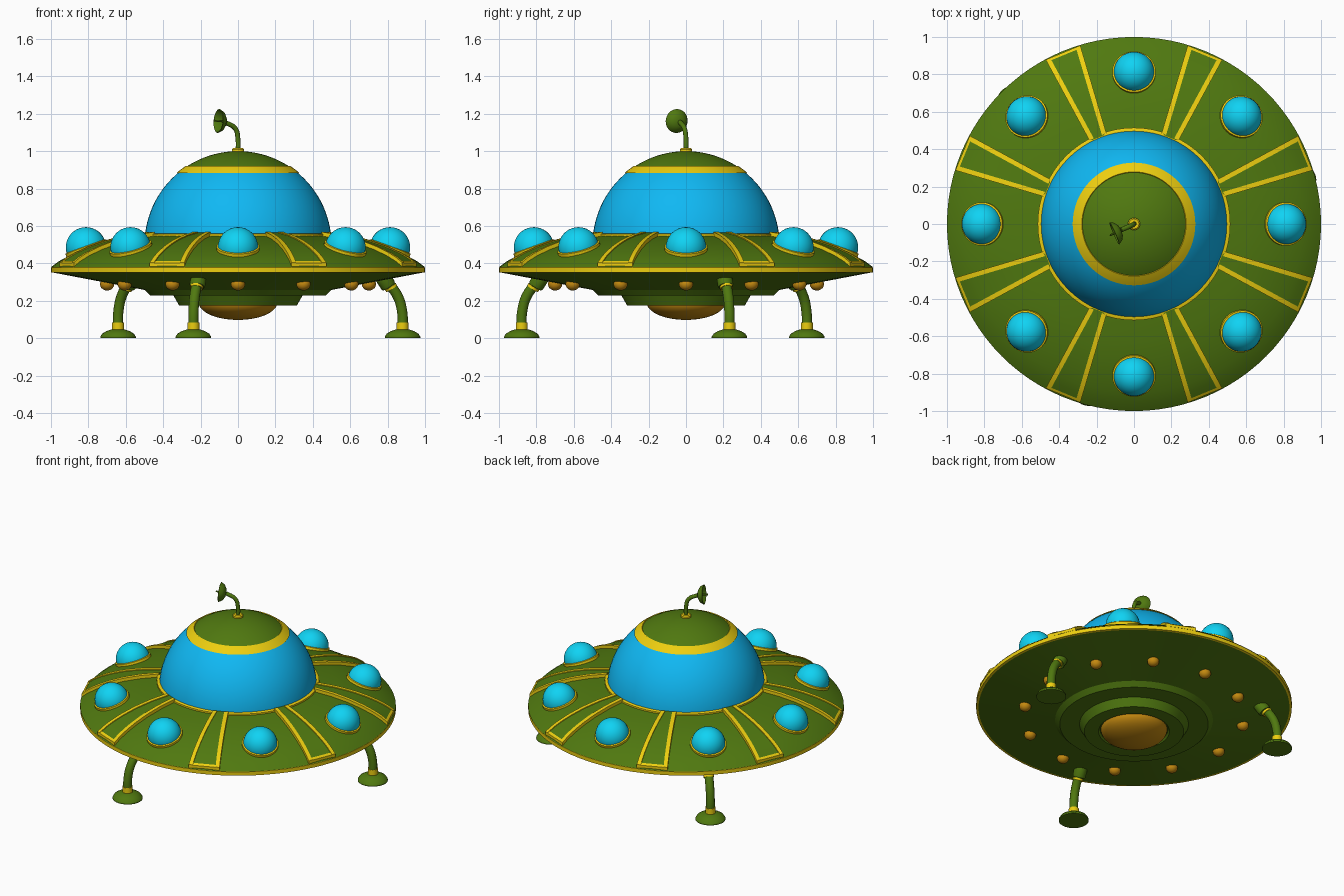
import bpy, bmesh, math
from mathutils import Vector, Matrix

if "Cube" in bpy.data.objects:
    bpy.data.objects.remove(bpy.data.objects["Cube"])

def material(name, rgb):
    m = bpy.data.materials.new(name)
    m.diffuse_color = (*rgb, 1)
    m.use_nodes = True
    m.node_tree.nodes["Principled BSDF"].inputs["Base Color"].default_value = m.diffuse_color
    return m

GREEN = material("green", (0.08, 0.19, 0.005))
YELLOW = material("yellow", (0.85, 0.62, 0.005))
BLUE = material("blue", (0.005, 0.48, 0.9))
CYAN = material("cyan", (0.005, 0.65, 0.9))
ORANGE = material("orange", (0.55, 0.25, 0.005))

def finish(name, bm, mat, angle=30):
    me = bpy.data.meshes.new(name)
    bm.to_mesh(me)
    bm.free()
    me.materials.append(mat)
    ob = bpy.data.objects.new(name, me)
    bpy.context.collection.objects.link(ob)
    bpy.ops.object.select_all(action='DESELECT')
    ob.select_set(True)
    bpy.context.view_layer.objects.active = ob
    bpy.ops.object.shade_smooth_by_angle(angle=math.radians(angle))
    return ob

def lathe(name, profile, mat, n=64, mx=Matrix()):
    """Spin an (r, z) profile, listed bottom to top, about the local z axis."""
    bm = bmesh.new()
    rings = [[bm.verts.new(mx @ Vector((r * math.cos(t), r * math.sin(t), z)))
              for t in (2 * math.pi * j / n for j in range(n))] for r, z in profile]
    for a, b in zip(rings, rings[1:]):
        for j in range(n):
            k = (j + 1) % n
            bm.faces.new((a[j], a[k], b[k], b[j]))
    bmesh.ops.remove_doubles(bm, verts=bm.verts, dist=1e-5)
    return finish(name, bm, mat)

def arc(r, a0, a1, steps, cz=0.0, squash=1.0):
    pts = []
    for i in range(steps + 1):
        t = math.radians(a0 + (a1 - a0) * i / steps)
        pts.append((max(0, r * math.cos(t)), cz + squash * r * math.sin(t)))
    return pts

def tube(name, pts, radius, mat):
    cu = bpy.data.curves.new(name, 'CURVE')
    cu.dimensions = '3D'
    cu.bevel_depth, cu.bevel_resolution = radius, 4
    cu.resolution_u, cu.use_fill_caps = 8, True
    sp = cu.splines.new('BEZIER')
    sp.bezier_points.add(len(pts) - 1)
    for b, p in zip(sp.bezier_points, pts):
        b.co = p
        b.handle_left_type = b.handle_right_type = 'AUTO'
    cu.materials.append(mat)
    ob = bpy.data.objects.new(name, cu)
    bpy.context.collection.objects.link(ob)

def frame(pos, direction):
    q = Vector(direction).to_track_quat('Z', 'Y')
    return Matrix.Translation(pos) @ q.to_matrix().to_4x4()

def spin(deg):
    return Matrix.Rotation(math.radians(deg), 4, 'Z')

# Saucer hull: top deck, rim, stepped underside
DECK = [(1.0, .38), (.96, .41), (.9, .443), (.82, .476), (.73, .505), (.62, .53), (.48, .55)]
lathe("saucer_deck", DECK, GREEN, 96)
lathe("saucer_rim", [(.985, .35), (1, .352), (1, .378), (.985, .385)], YELLOW, 96)
lathe("saucer_underside", [(0, .19), (.215, .19), (.225, .175), (.315, .175), (.345, .228),
                           (.47, .228), (.5, .258), (.995, .352)], GREEN, 96)
lathe("belly_lamp", arc(.21, -90, 0, 10, .19, .44), ORANGE)

# Canopy
lathe("canopy_glass", arc(.5, 3, 53, 14, .5), BLUE)
lathe("canopy_band", [(.3, .875)] + arc(.505, 49.5, 56.5, 3, .5) + [(.27, .91)], YELLOW)
lathe("canopy_cap", arc(.5, 54, 90, 10, .5), GREEN)
lathe("canopy_base_ring", [(.515, .535), (.515, .556), (.508, .56), (.485, .56)], YELLOW)

def deck_z(r):
    for (r1, z1), (r0, z0) in zip(DECK, DECK[1:]):
        if r >= r0:
            return z0 + (z1 - z0) * (min(r, 1) - r0) / (r1 - r0)
    return DECK[-1][1]

def half_width(r):
    return .036 + (r - .5) * .104

def deck_strip(name, r0, r1, left, right, height, mat, mx):
    """Raised strip hugging the deck between two side offsets."""
    bm = bmesh.new()
    rows = []
    for i in range(13):
        r = r0 + (r1 - r0) * i / 12
        row = []
        for w, h in ((left(r), -.01), (right(r), -.01), (right(r), height), (left(r), height)):
            row.append(bm.verts.new(mx @ Vector((r, w, deck_z(math.hypot(r, w)) + h))))
        rows.append(row)
    for a, b in zip(rows, rows[1:]):
        for j in range(4):
            bm.faces.new((a[j], a[(j + 1) % 4], b[(j + 1) % 4], b[j]))
    bm.faces.new(rows[0])
    bm.faces.new(rows[-1])
    bmesh.ops.recalc_face_normals(bm, faces=bm.faces)
    finish(name, bm, mat)

# Eight raised deck panels with yellow edging, eight domed lights between them
for i in range(8):
    m = spin(22.5 + 45 * i)
    deck_strip(f"deck_panel_{i}", .5, .985, lambda r: -half_width(r), half_width, .017, GREEN, m)
    for s, side in ((-1, "right"), (1, "left")):
        deck_strip(f"panel_trim_{side}_{i}", .505, .992,
                   lambda r: s * half_width(r) - .013, lambda r: s * half_width(r) + .013,
                   .022, YELLOW, m)
    deck_strip(f"panel_trim_end_{i}", .978, .992, lambda r: -half_width(r), half_width,
               .02, YELLOW, m)
    seat = spin(45 * i) @ frame((.81, 0, .478), (.36, 0, 1))
    lathe(f"deck_light_{i}", arc(.108, -10, 90, 10, .008), CYAN, 32, seat)
    lathe(f"deck_light_ring_{i}", [(.116, -.02), (.116, .012), (.105, .016)], YELLOW, 32, seat)

# Small lamps under the saucer
for i in range(12):
    lathe(f"under_lamp_{i}", arc(.038, -90, 90, 10, .289, .9), ORANGE, 20,
          spin(30 * i) @ Matrix.Translation((.7, 0, 0)))

# Three landing legs
for i in range(3):
    m = spin(14.8 + 120 * i)
    tube(f"leg_{i}", [m @ Vector(p) for p in ((.91, 0, .04), (.908, 0, .14), (.88, 0, .23), (.80, 0, .325))],
         .028, GREEN)
    lathe(f"leg_hip_{i}", [(0, -.035), (.038, -.035), (.042, -.025), (.042, .03)], GREEN, 24,
          m @ frame((.815, 0, .305), (-.65, 0, 1)))
    lathe(f"leg_hip_ring_{i}", [(.028, -.008), (.034, -.008), (.034, .006), (.028, .006)], YELLOW, 24,
          m @ frame((.845, 0, .272), (-.65, 0, 1)))
    at = m @ Matrix.Translation((.91, 0, 0))
    lathe(f"leg_ankle_{i}", [(.025, .04), (.032, .04), (.032, .085), (.025, .085)], YELLOW, 24, at)
    lathe(f"foot_{i}", [(0, 0), (.095, 0), (.095, .008), (.085, .024), (.062, .038), (.035, .047), (0, .05)],
          GREEN, 32, at)

# Antenna with tilted dish
lathe("antenna_base", [(.033, .99), (.033, 1.01), (.026, 1.016), (0, 1.016)], YELLOW, 24)
tube("antenna_stem", [(0, 0, .995), (0, 0, 1.06), (-.014, -.008, 1.12), (-.07, -.032, 1.155)], .013, GREEN)
dish = frame((-.068, -.034, 1.158), (-.91, -.4, .08))
lathe("antenna_dish", [(0, 0), (.03, .004), (.052, .018), (.064, .04), (.06, .042),
                       (.046, .026), (.026, .014), (0, .01)], GREEN, 32, dish)
lathe("antenna_spike", [(.005, .01), (.005, .065), (0, .068)], GREEN, 12, dish)
